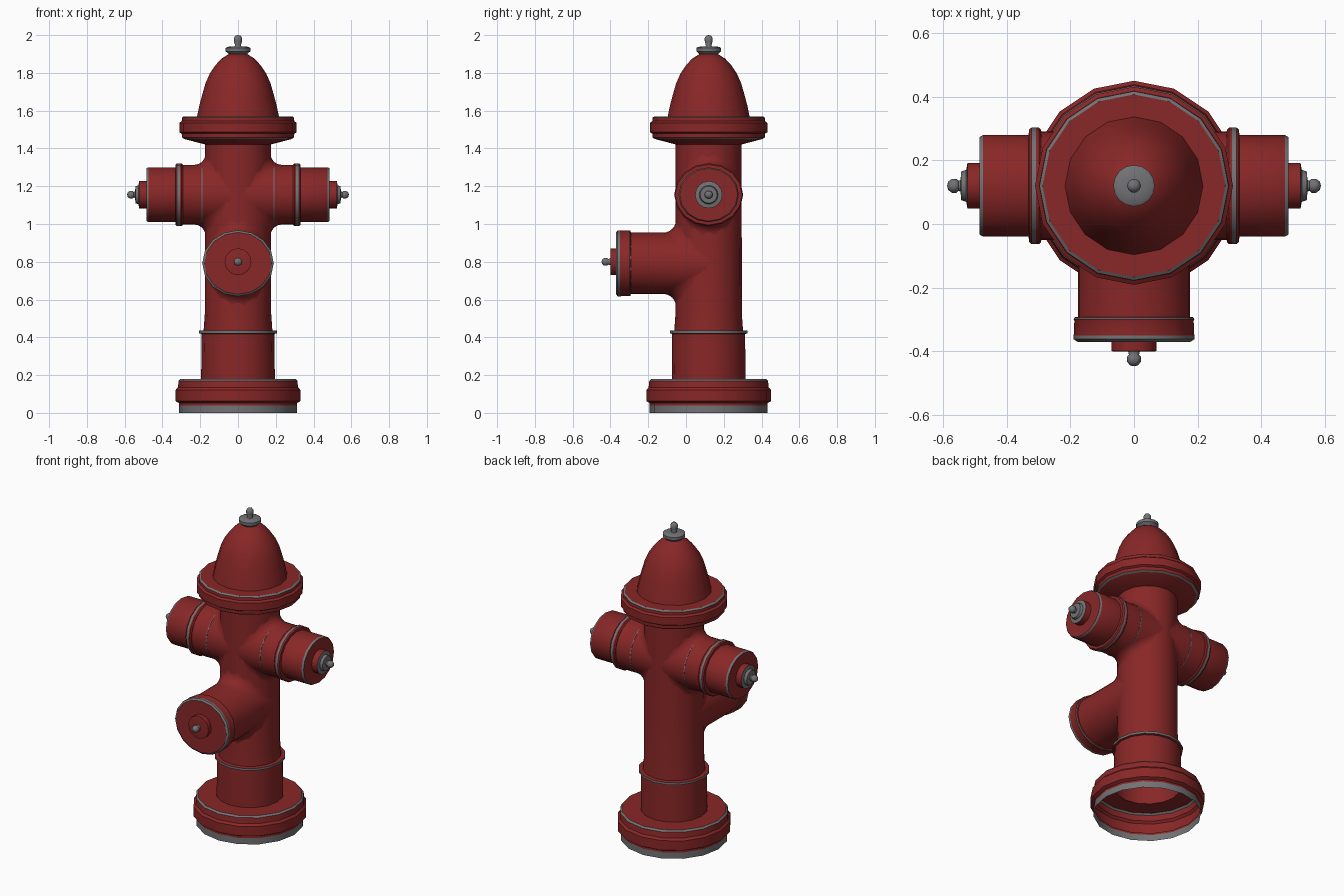
import bpy, bmesh, math
from mathutils import Vector

if "Cube" in bpy.data.objects:
    bpy.data.objects.remove(bpy.data.objects["Cube"])

SEG = 16
CY = 0.12                      # the barrel axis sits behind the origin
R_BODY = 0.175


def material(name, col):
    m = bpy.data.materials.new(name)
    m.diffuse_color = (*col, 1)
    m.use_nodes = True
    m.node_tree.nodes["Principled BSDF"].inputs["Base Color"].default_value = m.diffuse_color
    return m


MATS = [material("red_paint", (0.25, 0.02, 0.02)),
        material("worn_grey_metal", (0.17, 0.17, 0.18))]
RED, GREY = 0, 1
X, Y, Z = Vector((1, 0, 0)), Vector((0, 1, 0)), Vector((0, 0, 1))


def loft(name, rings, mats, origin, basis, angle=32):
    """Join rings of (along, u, v) points; mats[i] colours the strip after ring i."""
    d, u, v = basis
    o = Vector(origin)
    bm = bmesh.new()
    vs = [[bm.verts.new(o + d * a + u * p + v * q) for a, p, q in ring] for ring in rings]
    n = len(vs[0])
    for i in range(len(vs) - 1):
        for j in range(n):
            k = (j + 1) % n
            f = bm.faces.new((vs[i][j], vs[i][k], vs[i + 1][k], vs[i + 1][j]))
            f.material_index = mats[i]
            f.smooth = True
    bmesh.ops.remove_doubles(bm, verts=bm.verts[:], dist=1e-5)
    bmesh.ops.recalc_face_normals(bm, faces=bm.faces[:])
    me = bpy.data.meshes.new(name)
    bm.to_mesh(me)
    bm.free()
    for m in MATS:
        me.materials.append(m)
    me.set_sharp_from_angle(angle=math.radians(angle))
    ob = bpy.data.objects.new(name, me)
    bpy.context.collection.objects.link(ob)
    return ob


def circle(n=SEG):
    return [(math.cos(2 * math.pi * j / n), math.sin(2 * math.pi * j / n)) for j in range(n)]


def lathe(name, prof, origin=(0, CY, 0), basis=(Z, X, Y), w=1, h=1, n=SEG, angle=32):
    """Profile of (radius, along, colour of next strip)."""
    rings = [[(a, r * w * c, r * h * s) for c, s in circle(n)] for r, a, m in prof]
    return loft(name, rings, [p[2] for p in prof], origin, basis, angle)


def saddle_pipe(name, w, h, end, fillet, origin, basis):
    """Outlet pipe that flares smoothly into the round barrel."""
    rings = []
    for k in range(7):
        t = math.radians(90 * k / 6)
        ring = []
        for c, s in circle(32):
            root = math.sqrt(max(0, (R_BODY - 0.003) ** 2 - (w * c) ** 2))
            f = fillet * abs(s)
            ring.append((root + f * (1 - math.cos(t)), w * c, s * (h + fillet * (1 - math.sin(t)))))
        rings.append(ring)
    rings.append([(end, w * c, h * s) for c, s in circle(32)])
    loft(name, rings, [RED] * 7, origin, basis, 40)


# Open-bottomed base flange and lower barrel
lathe("base_flange", [
    (0.312, 0, GREY), (0.312, 0.04, RED), (0.312, 0.052, RED), (0.33, 0.062, RED),
    (0.33, 0.122, RED), (0.318, 0.135, RED), (0.314, 0.17, GREY), (0.304, 0.18, RED),
    (0.195, 0.18, RED)])
lathe("lower_barrel", [
    (0.195, 0.18, RED), (0.193, 0.418, RED), (0.206, 0.421, GREY), (0.206, 0.435, RED),
    (0.182, 0.437, RED)])
lathe("barrel", [
    (0.182, 0.436, RED), (0.176, 0.52, RED), (R_BODY, 1.0, RED), (R_BODY, 1.43, RED)])

# Bonnet: flange, dome and operating nut
lathe("bonnet_flange", [
    (0.17, 1.42, RED), (0.285, 1.45, GREY), (0.297, 1.458, RED), (0.298, 1.478, RED),
    (0.311, 1.486, RED), (0.311, 1.535, RED), (0.298, 1.545, RED), (0.297, 1.563, GREY),
    (0.287, 1.57, RED), (0.21, 1.57, RED)])
lathe("bonnet_dome", [
    (0.217, 1.568, RED), (0.204, 1.63, RED), (0.188, 1.69, RED), (0.172, 1.745, RED),
    (0.15, 1.795, RED), (0.12, 1.84, RED), (0.088, 1.875, RED), (0.05, 1.899, RED),
    (0, 1.907, RED)], angle=40)


def knob(name, start, end, origin, basis):
    """Small stem with a rounded tip."""
    lathe(name, [(0.019, start, GREY), (0.016, start + 0.012, GREY), (0.022, end - 0.03, GREY),
                 (0.022, end - 0.015, GREY), (0.013, end - 0.003, GREY), (0, end, GREY)],
          origin, basis, n=10, angle=60)


lathe("top_nut", [
    (0.045, 1.895, GREY), (0.058, 1.908, GREY), (0.065, 1.914, GREY), (0.065, 1.932, GREY),
    (0.056, 1.938, GREY), (0.022, 1.94, GREY), (0, 1.94, GREY)])
knob("top_stem", 1.935, 2.0, (0, CY, 0), (Z, X, Y))

# Matching hose outlets on both sides
for side, sx in (("left", -1), ("right", 1)):
    o, b = (0, CY, 1.155), (X * sx, Y * sx, Z)
    saddle_pipe(side + "_outlet_pipe", 0.17, 0.158, 0.3, 0.06, o, b)
    lathe(side + "_outlet_seam", [(0.16, 0.187, GREY), (0.1675, 0.187, GREY),
                                  (0.1675, 0.192, GREY), (0.16, 0.192, GREY)], o, b, 1.035, 0.965)
    lathe(side + "_outlet_cap", [
        (0.155, 0.29, RED), (0.168, 0.292, RED), (0.174, 0.298, RED), (0.174, 0.308, GREY),
        (0.174, 0.322, RED), (0.168, 0.33, RED), (0.152, 0.331, RED), (0.152, 0.474, GREY),
        (0.146, 0.485, RED), (0, 0.485, RED)], o, b, 1.05, 0.955)
    lathe(side + "_cap_nut", [
        (0.072, 0.483, RED), (0.072, 0.523, GREY), (0.05, 0.527, GREY), (0.045, 0.543, GREY),
        (0, 0.546, GREY)], o, b)
    knob(side + "_cap_stem", 0.54, 0.587, o, b)

# Larger pumper outlet on the front
o, b = (0, CY, 0.792), (-Y, X, Z)
saddle_pipe("front_outlet_pipe", 0.176, 0.162, 0.43, 0.07, o, b)
lathe("front_outlet_cap", [
    (0.165, 0.412, RED), (0.18, 0.413, GREY), (0.183, 0.419, RED), (0.181, 0.424, RED),
    (0.183, 0.47, GREY), (0.183, 0.482, GREY), (0.172, 0.49, RED), (0, 0.49, RED)],
    o, b, 1.035, 0.955)
o = (0, CY, 0.8)
lathe("front_cap_nut", [(0.071, 0.488, RED), (0.071, 0.519, RED), (0.06, 0.521, RED),
                        (0, 0.521, RED)], o, b)
knob("front_cap_stem", 0.519, 0.567, o, b)
